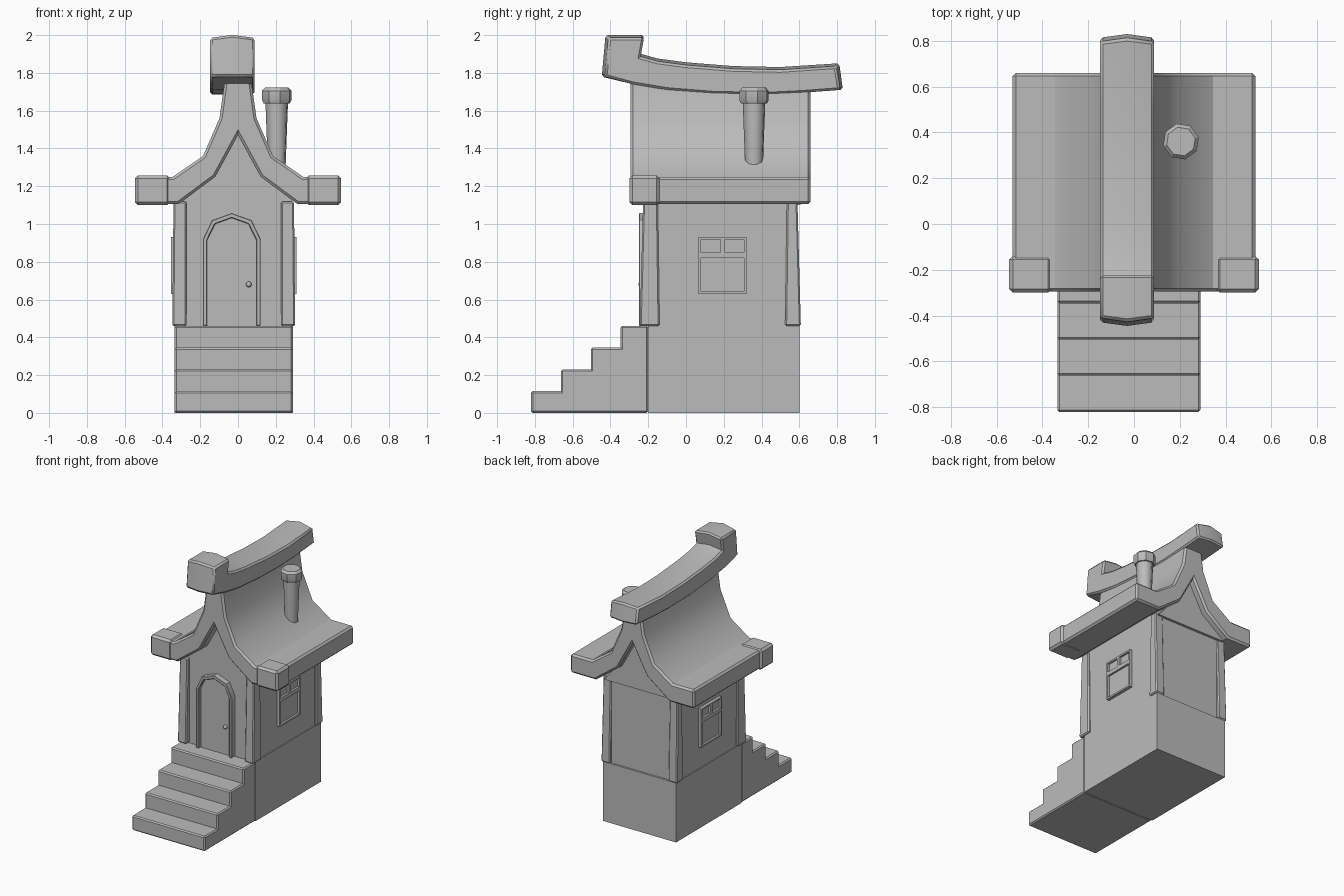
import bpy
import bmesh
import math

if "Cube" in bpy.data.objects:
    bpy.data.objects.remove(bpy.data.objects["Cube"])

stone = bpy.data.materials.new("plain grey")
stone.use_nodes = True
grey = (0.5, 0.5, 0.5, 1)
stone.diffuse_color = grey
stone.node_tree.nodes["Principled BSDF"].inputs["Base Color"].default_value = grey

MID = -0.0225   # centre line of the walls and steps


def loft(name, rings, bevel=0.0, smooth=33):
    """Join matching outlines with side faces, cap both ends, chamfer hard edges."""
    bm = bmesh.new()
    loops = [[bm.verts.new(p) for p in ring] for ring in rings]
    n = len(loops[0])
    for a, b in zip(loops, loops[1:]):
        for i in range(n):
            j = (i + 1) % n
            bm.faces.new((a[i], a[j], b[j], b[i]))
    bm.faces.new(loops[0])
    bm.faces.new(loops[-1])
    bmesh.ops.recalc_face_normals(bm, faces=bm.faces)
    if bevel:
        hard = [e for e in bm.edges
                if e.is_convex and e.calc_face_angle() > math.radians(60)]
        bmesh.ops.bevel(bm, geom=hard, offset=bevel, segments=1,
                        affect='EDGES', clamp_overlap=True)
    mesh = bpy.data.meshes.new(name)
    bm.to_mesh(mesh)
    bm.free()
    mesh.materials.append(stone)
    ob = bpy.data.objects.new(name, mesh)
    bpy.context.collection.objects.link(ob)
    bpy.ops.object.select_all(action='DESELECT')
    ob.select_set(True)
    bpy.context.view_layer.objects.active = ob
    bpy.ops.object.shade_smooth_by_angle(angle=math.radians(smooth))
    return ob


def prism_y(name, outline, y0, y1, bevel=0.0):
    return loft(name, [[(x, y, z) for x, z in outline] for y in (y0, y1)], bevel)


def prism_x(name, outline, x0, x1, bevel=0.0):
    return loft(name, [[(x, y, z) for y, z in outline] for x in (x0, x1)], bevel)


def box(name, x0, x1, y0, y1, z0, z1, bevel=0.0):
    return prism_y(name, [(x0, z0), (x1, z0), (x1, z1), (x0, z1)], y0, y1, bevel)


def mirrored(half):
    return half + [(-x, z) for x, z in reversed(half) if x > 0]


# Foundation and steps
box("foundation", -0.335, 0.29, -0.2, 0.6, 0, 0.46)
steps = [(-0.2, 0), (-0.82, 0)]
for i in range(4):
    front = -0.82 + 0.158 * i
    top = 0.115 * (i + 1)
    steps += [(front, top), (front + 0.158, top)]
steps[-1] = (-0.2, 0.46)
prism_x("steps", steps, -0.335, 0.29, 0.009)

# Walls with gables
prism_y("walls", [(-0.33, 0.46), (0.285, 0.46), (0.285, 1.13), (0.13, 1.27),
                  (0, 1.49), (-0.13, 1.27), (-0.33, 1.13)], -0.205, 0.585)
prism_y("back_gable", [(-0.32, 1.1), (0.28, 1.1), (0.13, 1.27), (0, 1.49),
                       (-0.13, 1.27)], 0.57, 0.605)

# Corner posts, splayed a little at the foot
for side, label in ((1, "left"), (-1, "right")):
    for end, y0, y1 in (("front", -0.245, -0.14), ("back", 0.525, 0.608)):
        rings = []
        for z, lean in ((0.46, 0.0), (1.12, 0.018)):
            xa, xb = MID + side * 0.25, MID + side * (0.325 - lean / 3)
            ya, yb = (y0 + lean, y1 - lean / 2) if end == "front" else (y0 + lean / 2, y1 - lean)
            rings.append([(xa, ya, z), (xb, ya, z), (xb, yb, z), (xa, yb, z)])
        loft(f"{end}_{label}_post", rings, 0.008)

# Swept roof
roof = ([(0.07, 1.76), (0.098, 1.56), (0.185, 1.36), (0.345, 1.25), (0.53, 1.25),
         (0.53, 1.105), (0.315, 1.105), (0.12, 1.25), (0, 1.47)])
prism_y("roof", mirrored(roof), -0.295, 0.66, 0.014)
for side, label in ((1, "left"), (-1, "right")):
    xs = sorted((side * 0.36, side * 0.545))
    box(f"{label}_eave_end", *xs, -0.3, -0.14, 1.1, 1.258, 0.016)

# Ridge beam with raised front block, crowned along its middle
under = [(-0.43, 1.78), (-0.28, 1.74), (-0.1, 1.71), (0.15, 1.69), (0.42, 1.685),
         (0.62, 1.695), (0.815, 1.71)]
upper = [(0.795, 1.835), (0.5, 1.815), (0.25, 1.82), (0, 1.84), (-0.15, 1.86),
         (-0.24, 1.885), (-0.222, 1.985), (-0.41, 1.985)]


def ridge_ring(x, crown):
    ring = [(x, y, z) for y, z in under] + [(x, y, z + crown) for y, z in upper]
    last = len(under) - 1
    bow = {0: -crown, len(ring) - 1: -crown, last: crown, last + 1: crown}
    return [(px, py + bow.get(i, 0), pz) for i, (px, py, pz) in enumerate(ring)]


loft("ridge_beam", [ridge_ring(-0.148, 0), ridge_ring(-0.03, 0.016),
                    ridge_ring(0.088, 0)], 0.012)


# Chimney
def octagon(r, z, cx=0.205, cy=0.36):
    return [(cx + r * math.cos(math.tau * (i + 0.3) / 8),
             cy + r * math.sin(math.tau * (i + 0.3) / 8), z) for i in range(8)]


loft("chimney_shaft", [octagon(0.047, 1.27), octagon(0.062, 1.66)], smooth=50)
loft("chimney_cap", [octagon(0.071, 1.638), octagon(0.08, 1.655),
                     octagon(0.08, 1.705), octagon(0.064, 1.722)], smooth=30)

# Arched door, frame and knob
DOOR = -0.033
arch = [(0.153, 0.46), (0.153, 0.92), (0.105, 1.02), (0, 1.058)]
inner = [(0.13, 0.46), (0.13, 0.915), (0.088, 1.0), (0, 1.032)]


def door_outline(half):
    return [(x + DOOR, z) for x, z in mirrored(half)]


prism_y("door_frame", door_outline(arch) + door_outline(inner)[::-1], -0.25, -0.19, 0.004)
prism_y("door", door_outline(inner), -0.222, -0.19)
bpy.ops.mesh.primitive_uv_sphere_add(segments=12, ring_count=8, radius=0.015,
                                     location=(0.057, -0.237, 0.68))
knob = bpy.context.object
knob.name = "door_knob"
knob.data.materials.append(stone)
bpy.ops.object.shade_smooth()

# Side windows: recessed pane with frame bars
for side, label in ((1, "left"), (-1, "right")):
    def bar(part, y0, y1, z0, z1, out=0.332):
        xs = sorted((MID + side * 0.29, MID + side * out))
        box(f"{label}_window_{part}", *xs, y0, y1, z0, z1)

    bar("pane", 0.075, 0.315, 0.64, 0.925, 0.316)
    bar("front_jamb", 0.067, 0.08, 0.63, 0.93)
    bar("back_jamb", 0.307, 0.32, 0.63, 0.93)
    bar("sill", 0.08, 0.307, 0.63, 0.643)
    bar("head", 0.08, 0.307, 0.917, 0.93)
    bar("crossbar", 0.08, 0.307, 0.82, 0.85)
    bar("mullion", 0.182, 0.206, 0.85, 0.917)
